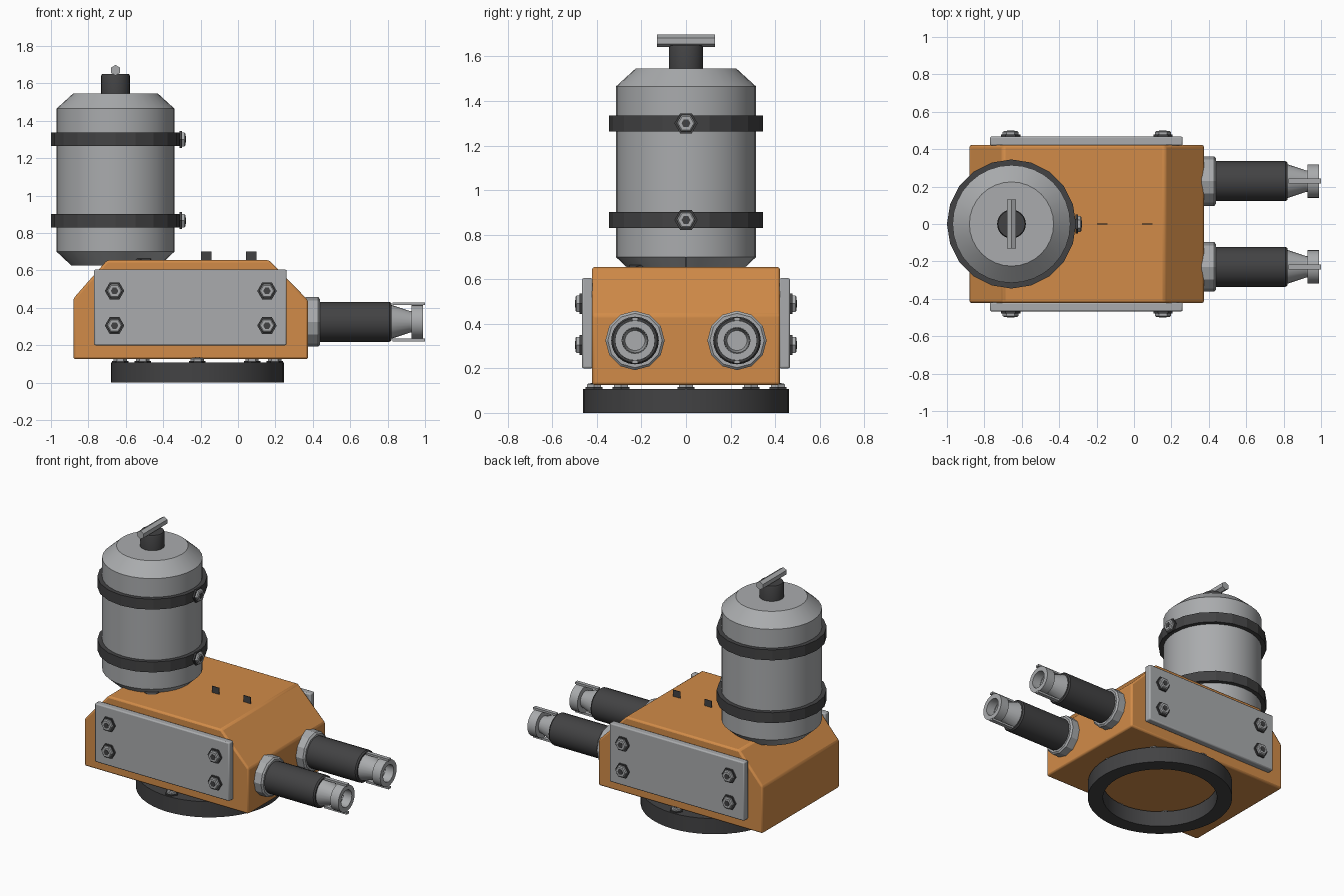
import bpy, bmesh, math
from mathutils import Matrix, Vector

old = bpy.data.objects.get("Cube")
if old:
    bpy.data.objects.remove(old, do_unlink=True)


def material(name, rgb):
    m = bpy.data.materials.new(name)
    m.use_nodes = True
    m.diffuse_color = (*rgb, 1)
    m.node_tree.nodes["Principled BSDF"].inputs["Base Color"].default_value = (*rgb, 1)
    return m


ORANGE = material("orange paint", (0.64, 0.26, 0.065))
GREY = material("light grey metal", (0.40, 0.41, 0.42))
DARK = material("dark grey rubber", (0.055, 0.055, 0.057))


def finish(bm, name, mat, smooth=True, bevel=0):
    bmesh.ops.recalc_face_normals(bm, faces=bm.faces[:])
    mesh = bpy.data.meshes.new(name)
    bm.to_mesh(mesh)
    bm.free()
    mesh.materials.append(mat)
    ob = bpy.data.objects.new(name, mesh)
    bpy.context.collection.objects.link(ob)
    if bevel:
        mod = ob.modifiers.new("edge bevel", 'BEVEL')
        mod.width, mod.segments = bevel, 2
    if smooth:
        bpy.ops.object.select_all(action='DESELECT')
        ob.select_set(True)
        bpy.context.view_layer.objects.active = ob
        bpy.ops.object.shade_smooth_by_angle(angle=math.radians(30))
    return ob


def lathe(name, mat, profile, centre, axis=(0, 0, 1), sides=32, closed=False, smooth=True, turn=0):
    """Revolve (radius, height) pairs around an axis; open ends are capped."""
    bm = bmesh.new()
    place = Matrix.Translation(centre) @ Vector(axis).to_track_quat('Z', 'Y').to_matrix().to_4x4()
    rings = []
    for r, h in profile:
        angles = [turn + math.tau * i / sides for i in range(sides)]
        rings.append([bm.verts.new(place @ Vector((r * math.cos(a), r * math.sin(a), h))) for a in angles])
    pairs = list(zip(rings, rings[1:]))
    if closed:
        pairs.append((rings[-1], rings[0]))
    else:
        bm.faces.new(rings[0])
        bm.faces.new(rings[-1])
    for a, b in pairs:
        for i in range(sides):
            j = (i + 1) % sides
            bm.faces.new((a[i], a[j], b[j], b[i]))
    return finish(bm, name, mat, smooth)


def box(name, mat, centre, size, bevel=0):
    bm = bmesh.new()
    bmesh.ops.create_cube(bm, size=1, matrix=Matrix.Translation(centre) @ Matrix.Diagonal((*size, 1)))
    return finish(bm, name, mat, bool(bevel), bevel)


def bolt(name, pos, axis, s=1.0):
    """Dark washer, grey hex head and a dark socket."""
    lathe(name + "_washer", DARK, [(.052 * s, 0), (.052 * s, .012 * s)], pos, axis, 6, smooth=False)
    lathe(name + "_head", GREY, [(.042 * s, 0), (.042 * s, .025 * s), (.035 * s, .031 * s)], pos, axis, 6, smooth=False)
    lathe(name + "_socket", DARK, [(.02 * s, .02 * s), (.02 * s, .033 * s)], pos, axis, 6, smooth=False)


# Housing: chamfered side profile extruded across the width
outline = [(-.88, .125), (.375, .125), (.375, .44), (.165, .655), (-.70, .655), (-.88, .45)]
bm = bmesh.new()
face = bm.faces.new([bm.verts.new((x, -.422, z)) for x, z in outline])
ext = bmesh.ops.extrude_face_region(bm, geom=[face])
bmesh.ops.translate(bm, vec=(0, .844, 0), verts=[v for v in ext["geom"] if isinstance(v, bmesh.types.BMVert)])
finish(bm, "housing", ORANGE, bevel=.012)

# Mounting ring and its bolts
lathe("mounting_ring", DARK, [(.365, 0), (.462, 0), (.462, .108), (.365, .108)],
      (-.217, 0, 0), sides=48, closed=True)
for i in range(8):
    a = math.tau * i / 8
    bolt(f"ring_bolt_{i}", (-.217 + .413 * math.cos(a), .413 * math.sin(a), .106), (0, 0, 1), .85)

# Side plates with four bolts each
for side, s in (("right", -1), ("left", 1)):
    box(side + "_plate", GREY, (-.255, s * .443, .402), (1.03, .048, .405), .008)
    for i, x in enumerate((-.66, .155)):
        for j, z in enumerate((.305, .49)):
            bolt(f"{side}_plate_bolt_{i}{j}", (x, s * .466, z), (0, s, 0))

# Tank with cap, handle, straps and strap bolts
TX = -.655
lathe("tank", GREY, [(.235, .625), (.315, .70), (.315, 1.465), (.225, 1.547)], (TX, 0, 0))
lathe("tank_cap", DARK, [(.077, 1.54), (.077, 1.64), (.072, 1.65)], (TX, 0, 0), sides=24)
lathe("cap_handle", GREY, [(.028, -.13), (.028, .13)], (TX, 0, 1.67), (0, 1, 0), 6, smooth=False, turn=math.pi / 6)
for level, z in (("lower", .866), ("upper", 1.3)):
    lathe(level + "_strap", DARK, [(.31, -.036), (.345, -.036), (.345, .036), (.31, .036)],
          (TX, 0, z), sides=20, closed=True, smooth=False)
    bolt(level + "_strap_bolt", (TX + .343, 0, z), (1, 0, 0))

# Small outlet under the tank
lathe("tank_outlet", DARK, [(.05, 0), (.05, .03)], (-.52, -.2, .645), (.25, -.35, 1), 12)

# Thin tabs on the roof
for i, x in enumerate((-.17, .07)):
    box(f"roof_tab_{i}", DARK, (x, 0, .675), (.056, .004, .05))

# Twin nozzles pointing along +x
for side, y in (("right", -.229), ("left", .229)):
    def part(name, mat, profile, **kw):
        lathe(f"{side}_nozzle_{name}", mat, profile, (0, y, .325), (1, 0, 0), **kw)
    part("flange", GREY, [(.133, .36), (.133, .428), (.122, .438)], sides=12, smooth=False)
    part("sleeve", DARK, [(.107, .43), (.107, .81), (.1, .82)], sides=24)
    part("tip", GREY, [(.092, .815), (.055, .928), (.09, .928), (.09, .99), (.058, .99), (.058, .93), (.045, .85)],
         sides=24)
    for edge, s in (("lower", -1), ("upper", 1)):
        box(f"{side}_nozzle_{edge}_strip", GREY, (.913, y, .325 + s * .097), (.174, .026, .014))
